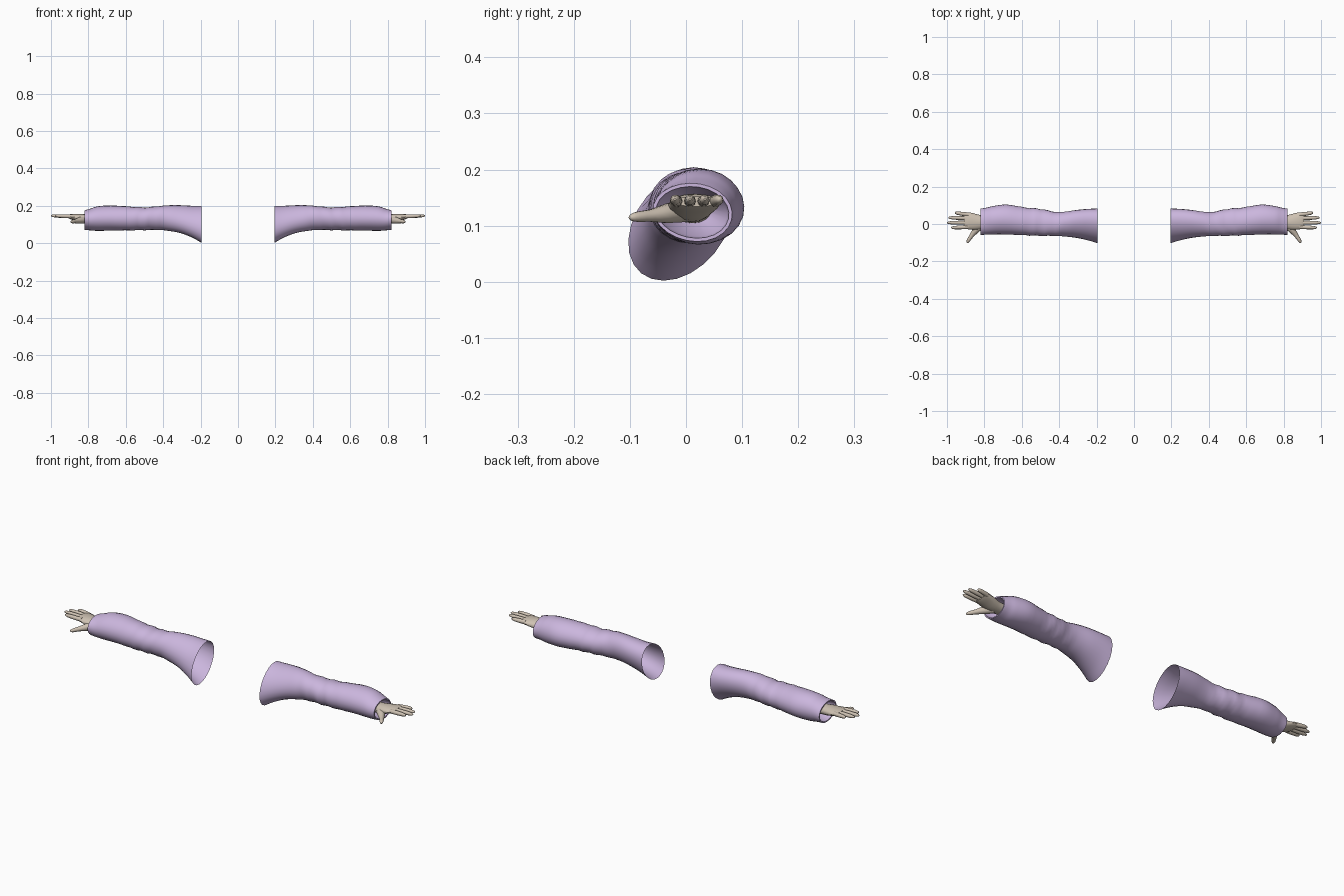
import bpy, bmesh, math
from mathutils import Vector

cube = bpy.data.objects.get("Cube")
if cube:
    bpy.data.objects.remove(cube)


def material(name, color):
    m = bpy.data.materials.new(name)
    m.use_nodes = True
    m.diffuse_color = (*color, 1)
    m.node_tree.nodes["Principled BSDF"].inputs["Base Color"].default_value = (*color, 1)
    return m


LILAC = material("lilac cloth", (0.60, 0.47, 0.73))
SKIN = material("pale skin", (0.62, 0.54, 0.45))


def smooth_steps(rows, steps):
    """Catmull-Rom interpolation through rows of numbers."""
    out = []
    for i in range(len(rows) - 1):
        a, b, c, d = (rows[min(max(i + k, 0), len(rows) - 1)] for k in (-1, 0, 1, 2))
        for s in range(steps):
            t = s / steps
            out.append([q + 0.5 * t * (r - p + t * (2*p - 5*q + 4*r - w + t * (3*(q - r) + w - p)))
                        for p, q, r, w in zip(a, b, c, d)])
    return out + [list(rows[-1])]


def ring(center, direction, width, height, sides, shear=0, bump=None):
    """Ellipse of points around a centre, facing along a direction."""
    d = Vector(direction).normalized()
    u = Vector((0, 0, 1)).cross(d).normalized()
    v = d.cross(u)
    pts = []
    for k in range(sides):
        a = math.tau * k / sides
        r = 1 + (bump(center[0], a) if bump else 0)
        pts.append(Vector(center) + u * r * (width * math.cos(a) + shear * math.sin(a))
                   + v * r * height * math.sin(a))
    return pts


def loft(bm, rings, cap=True):
    loops = [[bm.verts.new(p) for p in r] for r in rings]
    n = len(loops[0])
    for a, b in zip(loops, loops[1:]):
        for k in range(n):
            bm.faces.new((a[k], a[(k + 1) % n], b[(k + 1) % n], b[k]))
    if cap:
        bm.faces.new(loops[0][::-1])
        bm.faces.new(loops[-1])


def finish(bm, name, mat, side):
    """Mirror to the wanted side, then make a smooth shaded object."""
    if side < 0:
        for v in bm.verts:
            v.co.x *= -1
        bmesh.ops.reverse_faces(bm, faces=bm.faces[:])
    mesh = bpy.data.meshes.new(name)
    bm.to_mesh(mesh)
    bm.free()
    mesh.materials.append(mat)
    ob = bpy.data.objects.new(name, mesh)
    bpy.context.collection.objects.link(ob)
    bpy.ops.object.select_all(action='DESELECT')
    ob.select_set(True)
    bpy.context.view_layer.objects.active = ob
    bpy.ops.object.shade_smooth_by_angle(angle=math.radians(50))
    return ob


def folds(x, a):
    """Cloth wrinkles, strongest around the elbow."""
    elbow = math.exp(-((x - 0.51) / 0.1) ** 2)
    return (0.035 * elbow * math.sin(95 * x + 2.2 * math.sin(a + 0.6))
            + 0.012 * math.sin(3 * a + 14 * x) * min(1, max(0, (x - 0.25) * 5)))


# Sleeve stations: x, front y, back y, bottom z, top z, slant
SLEEVE = [
    (0.195, -0.098, 0.078, 0.002, 0.200, 0.030),
    (0.24, -0.085, 0.077, 0.028, 0.200, 0.026),
    (0.30, -0.073, 0.074, 0.052, 0.203, 0.018),
    (0.36, -0.067, 0.067, 0.065, 0.204, 0.010),
    (0.42, -0.064, 0.065, 0.071, 0.199, 0.0),
    (0.50, -0.064, 0.080, 0.071, 0.192, 0.0),
    (0.58, -0.061, 0.087, 0.069, 0.196, 0.0),
    (0.68, -0.056, 0.104, 0.067, 0.201, 0.0),
    (0.75, -0.055, 0.097, 0.066, 0.197, 0.0),
    (0.79, -0.056, 0.088, 0.069, 0.185, 0.0),
    (0.822, -0.058, 0.083, 0.072, 0.176, -0.006),
]


def sleeve_ring(row, inset=0):
    x, y0, y1, z0, z1, slant = row
    return ring((x, (y0 + y1) / 2, (z0 + z1) / 2), (1, 0, 0), (y1 - y0) / 2 - inset,
                (z1 - z0) / 2 - inset, 24, slant, folds)


def build_sleeve(name, side):
    bm = bmesh.new()
    rings = [sleeve_ring(r) for r in smooth_steps(SLEEVE, 4)]
    # Cuff lip, turned inwards to the wrist
    end = SLEEVE[-1]
    rings.append(sleeve_ring(end, 0.006))
    rings.append(sleeve_ring((0.79, *end[1:]), 0.010))
    rings.append(ring((0.745, 0.010, 0.128), (1, 0, 0), 0.030, 0.020, 24))
    loft(bm, rings, cap=False)
    finish(bm, name, LILAC, side)


# Palm stations: x, y, z, half width, half height
PALM = [
    (0.735, 0.012, 0.128, 0.034, 0.024),
    (0.80, 0.010, 0.130, 0.035, 0.024),
    (0.835, 0.010, 0.133, 0.041, 0.023),
    (0.865, 0.014, 0.138, 0.045, 0.019),
    (0.895, 0.018, 0.142, 0.045, 0.014),
    (0.908, 0.019, 0.143, 0.041, 0.009),
]
# Fingers: name order index to little; base y, tip y, tip x
FINGERS = [(-0.016, -0.020, 0.978), (0.007, 0.007, 1.0), (0.030, 0.034, 0.992), (0.050, 0.060, 0.958)]


def build_hand(name, side):
    bm = bmesh.new()
    loft(bm, [ring(r[:3], (1, 0, 0), r[3], r[4], 16) for r in smooth_steps(PALM, 2)])
    # Four tapered fingers with rounded tips
    for y0, y1, tip in FINGERS:
        a, b = Vector((0.885, y0, 0.143)), Vector((tip, y1, 0.147))
        loft(bm, [ring(a.lerp(b, t), b - a, r, r, 10)
                  for t, r in ((0, 0.0105), (0.45, 0.0105), (0.8, 0.009), (0.95, 0.006), (1, 0.002))])
    # Thumb, wide at its root and pointing forwards
    path = [(0.812, 0.0, 0.127, 0.021), (0.845, -0.033, 0.122, 0.018), (0.868, -0.062, 0.118, 0.0115),
            (0.884, -0.086, 0.116, 0.0095), (0.891, -0.097, 0.115, 0.006), (0.893, -0.101, 0.115, 0.002)]
    loft(bm, [ring(r[:3], (0.6, -0.8, 0), r[3], r[3], 10) for r in smooth_steps(path, 2)])
    finish(bm, name, SKIN, side)


for label, side in (("left", 1), ("right", -1)):
    build_sleeve(label + "_sleeve", side)
    build_hand(label + "_hand", side)
